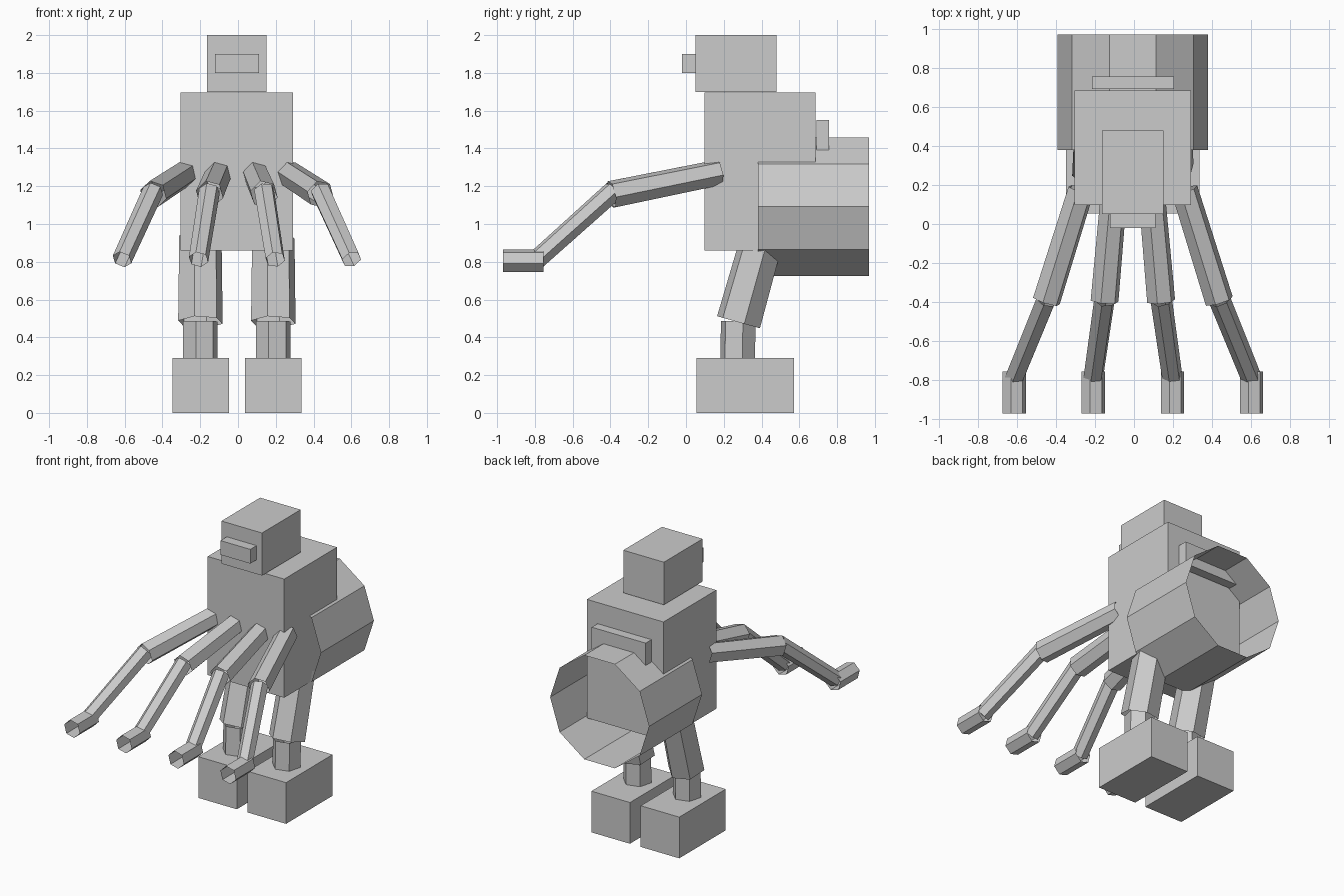
import bpy, bmesh, math
from mathutils import Vector

cube = bpy.data.objects.get("Cube")
if cube:
    bpy.data.objects.remove(cube, do_unlink=True)

CX = -0.006  # mid-line of the figure

grey = bpy.data.materials.new("plain_grey")
grey.use_nodes = True
grey.diffuse_color = (0.6, 0.6, 0.6, 1)
grey.node_tree.nodes["Principled BSDF"].inputs["Base Color"].default_value = (0.6, 0.6, 0.6, 1)


def add_object(name, bm):
    mesh = bpy.data.meshes.new(name)
    bm.to_mesh(mesh)
    bm.free()
    mesh.materials.append(grey)
    obj = bpy.data.objects.new(name, mesh)
    bpy.context.collection.objects.link(obj)
    return obj


def box(name, x, half_width, y0, y1, z0, z1):
    bm = bmesh.new()
    bmesh.ops.create_cube(bm, size=1)
    for v in bm.verts:
        v.co = (x + v.co.x * 2 * half_width,
                (y0 + y1) / 2 + v.co.y * (y1 - y0),
                (z0 + z1) / 2 + v.co.z * (z1 - z0))
    return add_object(name, bm)


def tube(name, start, end, r0, r1, sides=6, turn=0):
    """Open-ended faceted tube between two points."""
    start, end = Vector(start), Vector(end)
    axis = (end - start).normalized()
    # u stays close to +x, v completes the cross-section
    u = (Vector((1, 0, 0)) - axis * axis.x).normalized()
    v = axis.cross(u)
    bm = bmesh.new()
    rings = []
    for centre, r in ((start, r0), (end, r1)):
        ring = []
        for i in range(sides):
            a = math.radians(turn) + math.tau * i / sides
            ring.append(bm.verts.new(centre + (u * math.cos(a) + v * math.sin(a)) * r))
        rings.append(ring)
    for i in range(sides):
        j = (i + 1) % sides
        bm.faces.new((rings[0][i], rings[0][j], rings[1][j], rings[1][i]))
    return add_object(name, bm)


# Head, visor and torso
box("head", CX, 0.158, 0.05, 0.48, 1.70, 2.0)
box("visor", CX, 0.116, -0.02, 0.05, 1.80, 1.90)
box("torso", CX, 0.298, 0.097, 0.685, 0.86, 1.695)

# Back bar and open drum
box("back_bar", CX, 0.21, 0.692, 0.757, 1.39, 1.55)
tube("back_drum", (CX, 0.97, 1.092), (CX, 0.38, 1.092), 0.385, 0.385, sides=10)

for side, s in (("left", 1), ("right", -1)):
    # Legs
    leg_x = CX + s * 0.193
    box(side + "_foot", CX + s * 0.192, 0.15, 0.055, 0.572, 0, 0.29)
    tube(side + "_lower_leg", (leg_x, 0.273, 0.28), (leg_x, 0.277, 0.485),
         0.095, 0.095, turn=15)
    tube(side + "_upper_leg", (leg_x, 0.278, 0.48), (leg_x, 0.405, 0.93),
         0.122, 0.116, turn=15)

    # Two jointed arms on each side: shoulder, elbow and wrist offsets
    for place, shoulder, elbow, wrist in (("outer", 0.265, 0.443, 0.608),
                                          ("inner", 0.095, 0.145, 0.203)):
        arm = side + "_" + place
        tube(arm + "_upper_arm", (CX + s * elbow, -0.395, 1.157),
             (CX + s * shoulder, 0.175, 1.273), 0.074, 0.07, turn=15)
        tube(arm + "_forearm", (CX + s * wrist, -0.79, 0.812),
             (CX + s * elbow, -0.385, 1.175), 0.053, 0.056, turn=15)
        tube(arm + "_hand", (CX + s * wrist, -0.755, 0.806),
             (CX + s * wrist, -0.97, 0.806), 0.062, 0.062, turn=-15)
